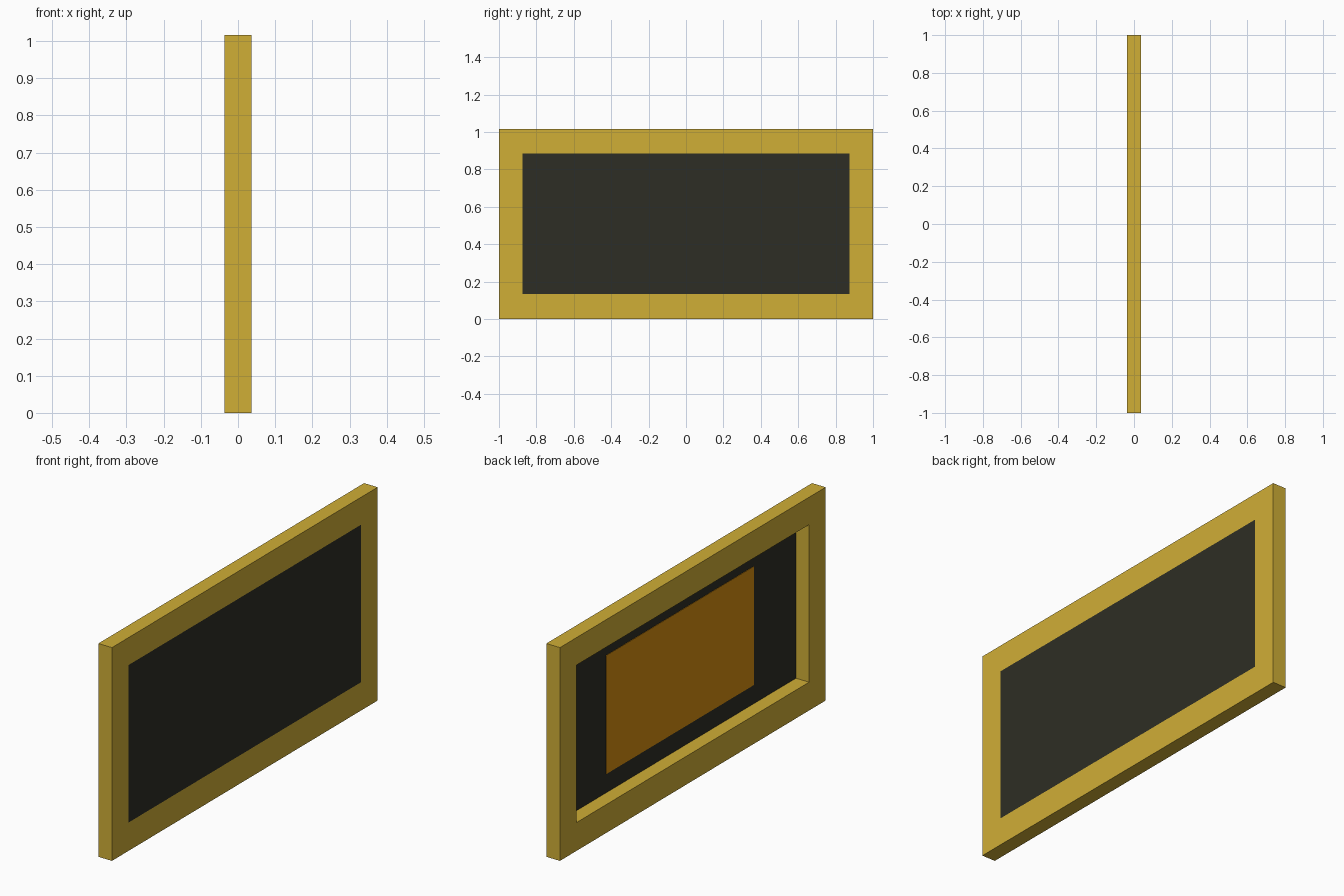
import bpy, bmesh

if "Cube" in bpy.data.objects:
    bpy.data.objects.remove(bpy.data.objects["Cube"])

DEPTH = 0.036                      # half thickness of the frame
OUTER = (1.0, 0.0, 1.016)          # half width, bottom, top
INNER = (0.875, 0.135, 0.885)


def material(name, rgb):
    m = bpy.data.materials.new(name)
    m.diffuse_color = (*rgb, 1)
    m.use_nodes = True
    m.node_tree.nodes["Principled BSDF"].inputs["Base Color"].default_value = m.diffuse_color
    return m


gold = material("gold", (0.631, 0.425, 0.037))
dark = material("dark_backing", (0.027, 0.027, 0.018))
amber = material("amber_picture", (0.67, 0.27, 0.005))


def add_object(name, bm, mat):
    bmesh.ops.recalc_face_normals(bm, faces=bm.faces)
    mesh = bpy.data.meshes.new(name)
    bm.to_mesh(mesh)
    bm.free()
    mesh.materials.append(mat)
    ob = bpy.data.objects.new(name, mesh)
    bpy.context.collection.objects.link(ob)
    return ob


def rectangle(bm, x, rect):
    w, lo, hi = rect
    return [bm.verts.new((x, y, z)) for y, z in ((-w, lo), (w, lo), (w, hi), (-w, hi))]


def plate(name, x0, x1, rect, mat):
    bm = bmesh.new()
    a, b = rectangle(bm, x0, rect), rectangle(bm, x1, rect)
    bm.faces.new(a)
    bm.faces.new(b)
    for i in range(4):
        j = (i + 1) % 4
        bm.faces.new((a[i], a[j], b[j], b[i]))
    return add_object(name, bm, mat)


# Frame: four rectangular loops bridged into a closed ring
bm = bmesh.new()
loops = [rectangle(bm, x, r) for x, r in
         ((-DEPTH, OUTER), (DEPTH, OUTER), (DEPTH, INNER), (-DEPTH, INNER))]
for k in range(4):
    a, b = loops[k], loops[(k + 1) % 4]
    for i in range(4):
        j = (i + 1) % 4
        bm.faces.new((a[i], a[j], b[j], b[i]))
add_object("frame", bm, gold)

# Backing panel, flush with the +x side of the frame
plate("backing_panel", 0.0335, DEPTH, INNER, dark)

# Picture plate lying on the inside of the backing
plate("picture", 0.0315, 0.0335, (0.555, 0.225, 0.79), amber)
